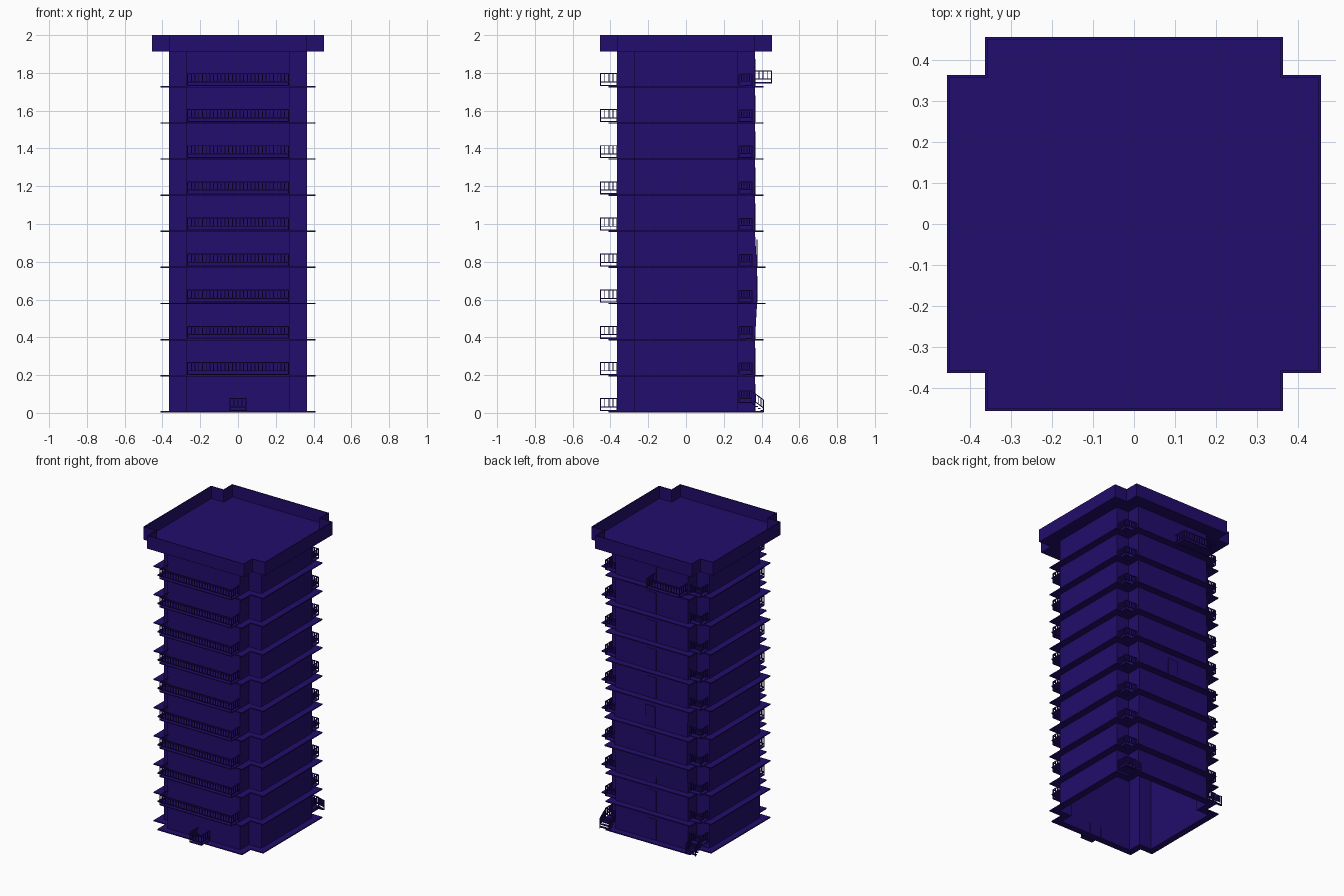
import bpy, bmesh, math
from mathutils import Vector, Matrix

if "Cube" in bpy.data.objects:
    bpy.data.objects.remove(bpy.data.objects["Cube"])

indigo = bpy.data.materials.new("deep_indigo")
indigo.diffuse_color = (0.016, 0.004, 0.15, 1)
indigo.use_nodes = True
indigo.node_tree.nodes["Principled BSDF"].inputs["Base Color"].default_value = indigo.diffuse_color

FLOORS = 10
STEP = 0.1912
A, B = 0.365, 0.272          # wing reach and corner notch of the plan


def level(k):
    return 0.002 + STEP * k


def bulge(k):                # back wall leans out a little at two floors
    return 0.011 if k in (3, 4) else 0.0


def outline(off, z, back=0.0):
    """Plus-shaped plan, grown outward by off."""
    a, b = A + off, B + off
    pts = [(b, -a), (b, -b), (a, -b), (a, b), (b, b), (b, a),
           (-b, a), (-b, b), (-a, b), (-a, -b), (-b, -b), (-b, -a)]
    return [(x, y + (back if y >= a else 0), z) for x, y in pts]


def finish(name, bm):
    bmesh.ops.recalc_face_normals(bm, faces=bm.faces)
    me = bpy.data.meshes.new(name)
    bm.to_mesh(me)
    bm.free()
    me.materials.append(indigo)
    ob = bpy.data.objects.new(name, me)
    bpy.context.collection.objects.link(ob)
    return ob


def loft(name, loops, cap=False, ring=False):
    bm = bmesh.new()
    rows = [[bm.verts.new(p) for p in lp] for lp in loops]
    pairs = list(zip(rows, rows[1:]))
    if ring:
        pairs.append((rows[-1], rows[0]))
    n = len(rows[0])
    for r0, r1 in pairs:
        for i in range(n):
            j = (i + 1) % n
            bm.faces.new((r0[i], r0[j], r1[j], r1[i]))
    if cap:
        bm.faces.new(rows[-1])
    return finish(name, bm)


def box(bm, lo, hi):
    lo, hi = Vector(lo), Vector(hi)
    m = Matrix.Translation((lo + hi) / 2) @ Matrix.Diagonal((*(hi - lo), 1))
    bmesh.ops.create_cube(bm, size=1, matrix=m)


def beam(bm, p, q, t=0.005):
    """Square bar between two points."""
    p, q = Vector(p), Vector(q)
    d = q - p
    m = (Matrix.Translation((p + q) / 2) @ d.to_track_quat('Z', 'Y').to_matrix().to_4x4()
         @ Matrix.Diagonal((t, t, d.length, 1)))
    bmesh.ops.create_cube(bm, size=1, matrix=m)


def railing(bm, p, q, low=0.022, high=0.066, pitch=0.02):
    """Top rail, bottom rail and balusters above the line p-q."""
    p, q = Vector(p), Vector(q)
    up = Vector((0, 0, 1))
    beam(bm, p + up * low, q + up * low)
    beam(bm, p + up * high, q + up * high)
    n = max(2, round((q - p).length / pitch))
    for i in range(n + 1):
        b = p.lerp(q, i / n)
        start = 0 if i in (0, n) else low
        beam(bm, b + up * start, b + up * high)


def wing_balcony(name, x0, x1, z, side):
    """Balcony on the front (side -1) or back (side 1) wall."""
    bm = bmesh.new()
    y0, y1 = side * A, side * 0.455
    box(bm, (x0, min(y0, y1), z), (x1, max(y0, y1), z + 0.006))
    ye = side * 0.452
    railing(bm, (x0 + 0.003, ye, z), (x1 - 0.003, ye, z))
    for x in (x0 + 0.003, x1 - 0.003):
        railing(bm, (x, y0, z), (x, ye, z))
    finish(name, bm)


def notch_balcony(name, sx, z):
    """Small corner balcony in a rear notch."""
    bm = bmesh.new()
    xs = sorted((sx * B, sx * 0.36))
    box(bm, (xs[0], B, z), (xs[1], 0.352, z + 0.005))
    xe = sx * 0.357
    railing(bm, (xe, 0.28, z), (xe, 0.35, z), 0.025, 0.064, 0.015)
    railing(bm, (sx * B, 0.35, z), (xe, 0.35, z), 0.025, 0.064, 0.015)
    finish(name, bm)


# outer walls, hollow and open underneath
loft("tower_walls", [outline(0, level(k), bulge(k)) for k in range(FLOORS + 1)])

# thin floor ledges, balconies and back doors for each storey
for k in range(FLOORS):
    z, s = level(k), bulge(k)
    loft(f"floor_ledge_{k}", [outline(0, z, s), outline(0.045, z, s),
                              outline(0.045, z + 0.007, s), outline(0, z + 0.007, s)],
         ring=True)
    half = 0.045 if k == 0 else 0.27
    wing_balcony(f"front_balcony_{k}", -half, half, z + 0.008, -1)
    for sx, label in ((-1, "left"), (1, "right")):
        notch_balcony(f"{label}_corner_balcony_{k}", sx, z + (0.05 if k == 0 else 0.008))
    bm = bmesh.new()
    box(bm, (-0.035, A + s - 0.002, z + 0.008), (0.04, A + s + 0.003, z + 0.15))
    finish(f"back_door_{k}", bm)

# single balcony on the back of the top storey
wing_balcony("back_balcony", -0.27, -0.02, level(9) + 0.022, 1)

# short stairs down from the two ground-level corner balconies
for sx, label in ((-1, "left"), (1, "right")):
    bm = bmesh.new()
    xs = sorted((sx * 0.285, sx * 0.36))
    for i in range(4):
        y, z = 0.352 + i * 0.0145, 0.043 - i * 0.011
        box(bm, (xs[0], y, z), (xs[1], y + 0.0145, z + 0.005))
    for x in (sx * 0.287, sx * 0.357):
        railing(bm, (x, 0.355, 0.045), (x, 0.41, 0.005), 0.022, 0.064, 0.016)
    finish(f"{label}_stairs", bm)

# overhanging roof tray with thin parapet
T = level(FLOORS) - 0.002
loft("roof_parapet", [outline(0, T), outline(0.09, T), outline(0.09, 2.0),
                      outline(0.084, 2.0), outline(0.084, T + 0.006)], cap=True)
